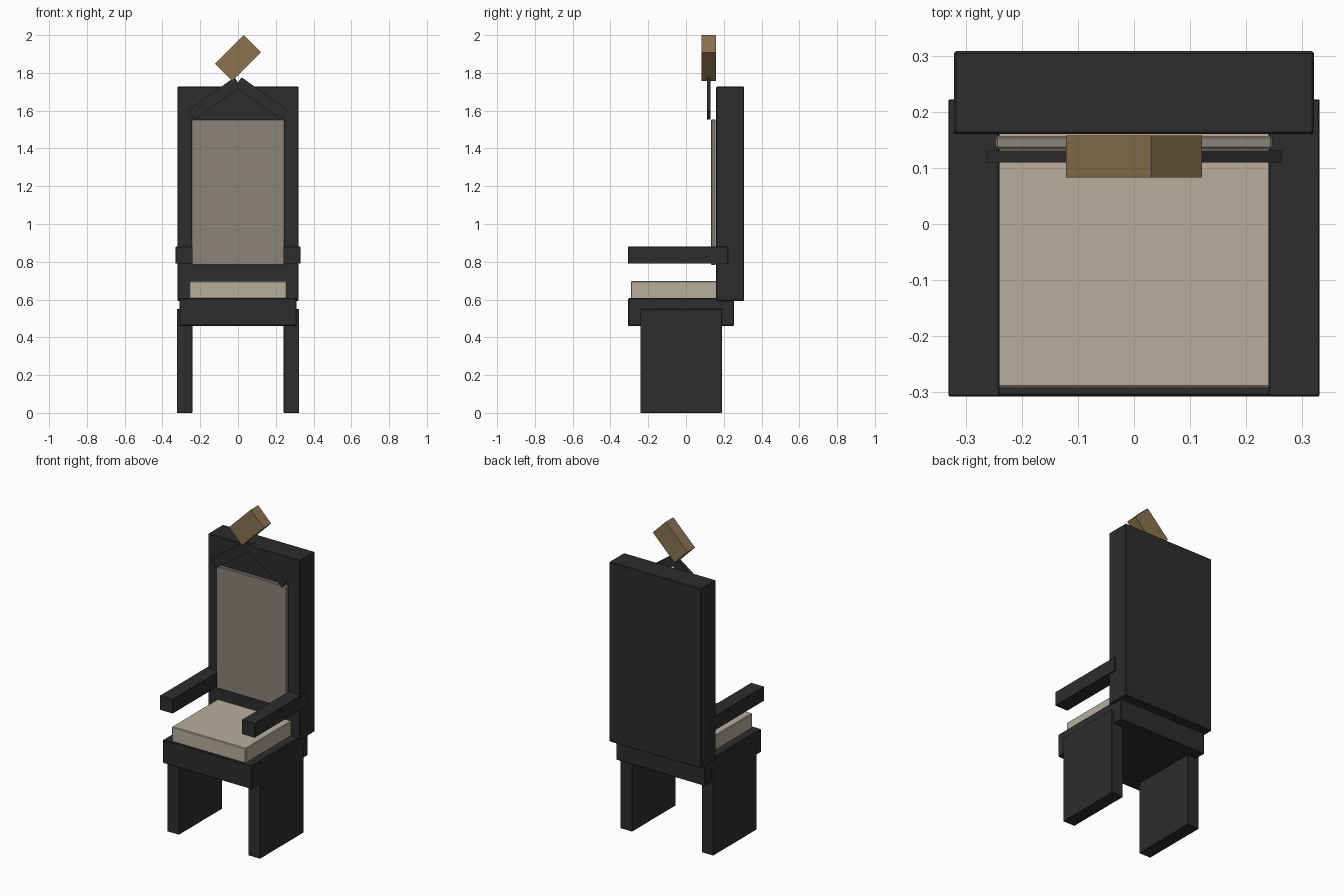
import bpy, math

if "Cube" in bpy.data.objects:
    bpy.data.objects.remove(bpy.data.objects["Cube"])


def srgb(code):
    lin = []
    for i in (0, 2, 4):
        c = int(code[i:i + 2], 16) / 255
        lin.append(c / 12.92 if c <= 0.04045 else ((c + 0.055) / 1.055) ** 2.4)
    return (*lin, 1.0)


def material(name, code):
    m = bpy.data.materials.new(name)
    m.diffuse_color = srgb(code)
    m.use_nodes = True
    m.node_tree.nodes["Principled BSDF"].inputs["Base Color"].default_value = m.diffuse_color
    return m


DARK = material("charcoal wood", "2d2d2d")
CUSHION = material("cream cushion", "b8ae9b")
PANEL = material("grey brown upholstery", "8b8378")
BRONZE = material("aged bronze", "8b7350")


def box(name, x, y, z, mat, bevel=0.004, tilt=0.0):
    """Box from (min, max) ranges, optionally tilted about the y axis."""
    ranges = (x, y, z)
    bpy.ops.mesh.primitive_cube_add(size=1, location=[(a + b) / 2 for a, b in ranges])
    ob = bpy.context.object
    ob.name = name
    ob.scale = [b - a for a, b in ranges]
    bpy.ops.object.transform_apply(location=False, rotation=False, scale=True)
    ob.rotation_euler.y = tilt
    ob.data.materials.append(mat)
    if bevel:
        mod = ob.modifiers.new("edge bevel", 'BEVEL')
        mod.width = bevel
        mod.segments = 1
    return ob


# Seat, cushion and tall back
box("seat_base", (-0.31, 0.31), (-0.307, 0.255), (0.46, 0.607), DARK)
box("seat_cushion", (-0.258, 0.258), (-0.292, 0.165), (0.60, 0.698), CUSHION)
box("backrest", (-0.321, 0.321), (0.16, 0.308), (0.593, 1.727), DARK)
box("back_panel", (-0.247, 0.247), (0.133, 0.157), (0.782, 1.554), PANEL)

# Mirrored slab legs, armrests and gable bars
for side, s in (("left", -1), ("right", 1)):
    def span(a, b):
        return tuple(sorted((s * a, s * b)))

    box(side + "_leg", span(0.242, 0.324), (-0.242, 0.19), (0, 0.55), DARK, 0.002)
    box(side + "_armrest", span(0.24, 0.331), (-0.307, 0.222), (0.79, 0.88), DARK, 0.002)
    cx = s * 0.1235
    box(side + "_gable_bar", (cx - 0.15, cx + 0.15), (0.11, 0.131), (1.635, 1.695),
        DARK, 0, s * math.radians(35.6))

# Tilted crest block
box("crest_block", (-0.107, 0.107), (0.083, 0.158), (1.8147, 1.9433), BRONZE, 0,
    -math.radians(45))
